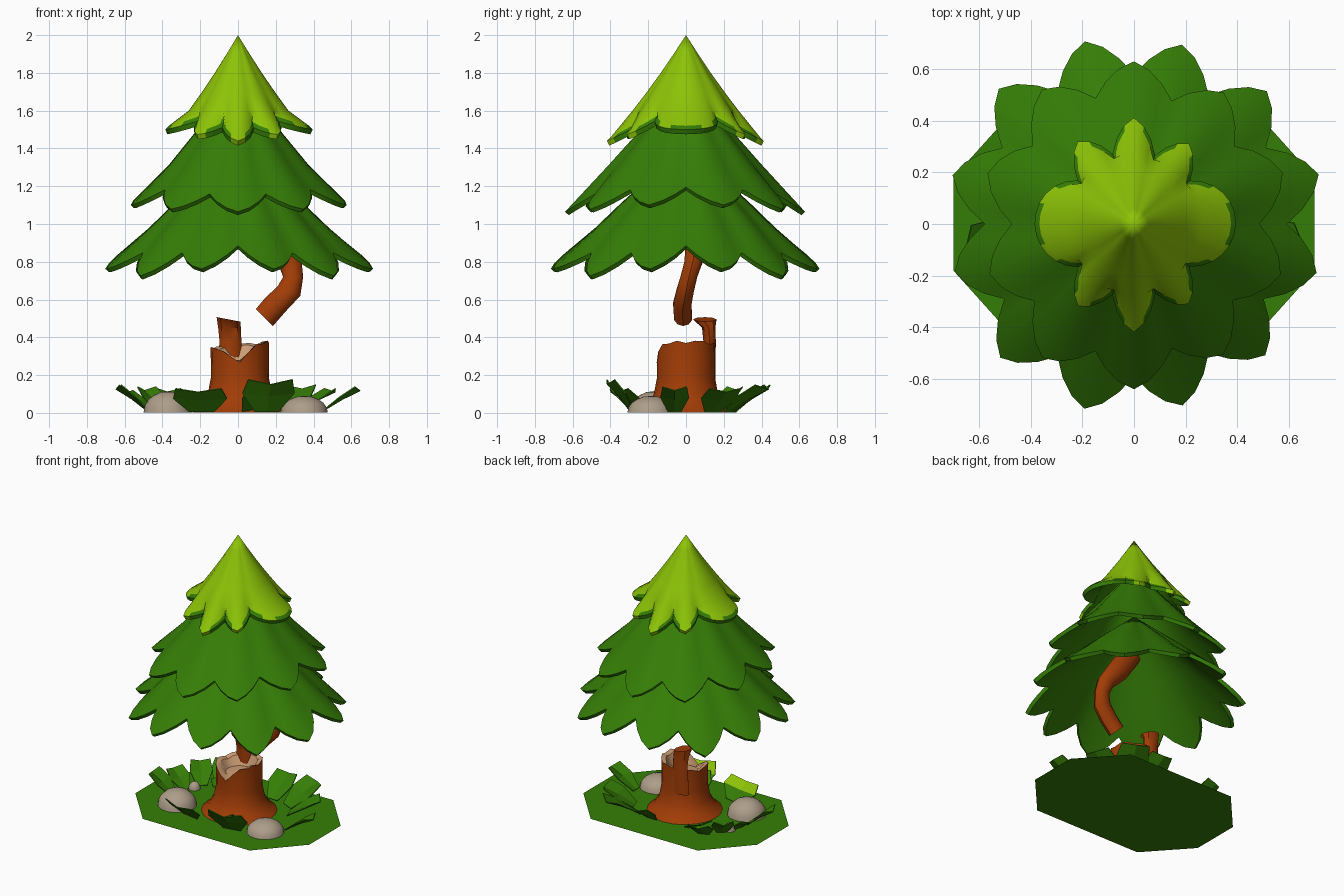
import bpy, bmesh, math
from math import sin, cos, pi, radians
from mathutils import Vector

old = bpy.data.objects.get("Cube")
if old:
    bpy.data.objects.remove(old)


def material(name, rgb):
    m = bpy.data.materials.new(name)
    m.use_nodes = True
    m.diffuse_color = (*rgb, 1)
    m.node_tree.nodes["Principled BSDF"].inputs["Base Color"].default_value = (*rgb, 1)
    return m


GREEN = material("pine green", (0.036, 0.208, 0.002))
LIME = material("lime green", (0.265, 0.55, 0.002))
BARK = material("bark brown", (0.36, 0.046, 0.002))
WOOD = material("pale wood", (0.6, 0.33, 0.17))
STONE = material("stone beige", (0.42, 0.34, 0.25))


def finish(name, bm, mats, smooth=None):
    me = bpy.data.meshes.new(name)
    bm.to_mesh(me)
    bm.free()
    ob = bpy.data.objects.new(name, me)
    bpy.context.collection.objects.link(ob)
    for m in mats:
        me.materials.append(m)
    if smooth:
        bpy.ops.object.select_all(action='DESELECT')
        bpy.context.view_layer.objects.active = ob
        ob.select_set(True)
        bpy.ops.object.shade_smooth_by_angle(angle=radians(smooth))
    return ob


def bridge(bm, a, b, rule=lambda i: 0):
    """Join two closed rings of vertices; rule gives each face its material."""
    n = len(a)
    for i in range(n):
        j = (i + 1) % n
        f = bm.faces.new((a[i], b[i], b[j], a[j]))
        f.material_index = rule(i)


# Branch tiers: hollow cones with a scalloped, thick rim
STEPS = 6


def tier(name, apex, profile, valley, tips, count, phase, squash=1.0, lift=0.0,
         waves=2, rim=0.018, painted=False):
    bm = bmesh.new()
    n = count * STEPS

    def angle(i):
        return radians(phase) + 2 * pi * (i / n - 0.5 / count)

    def ring(r, z, reach=0.0, drop=0.0, shrink=1.0, lower=0.0, edge=0):
        verts = []
        for i in range(n):
            u = abs((i % STEPS) / STEPS * 2 - 1)
            k = 1 - u ** 1.35
            a = angle(i)
            if painted:
                off_side = abs(math.asin(sin(a))) / radians(36)
                if off_side < 1:
                    k = 1 - off_side ** 2  # broad lobes at both sides
                elif off_side < 2:
                    k *= 0.8
            rr = (r + reach * k) * (1 + 0.015 * sin(3 * a + 1)) * shrink
            verts.append(bm.verts.new((rr * cos(a) * squash, rr * sin(a),
                                       z - drop * k - lower + edge * lift * cos(waves * a))))
        return verts

    top = bm.verts.new((0, 0, apex))
    outer = [ring(r, z, 0.06 * r, 0.0) for r, z in profile]
    dr, dz = tips[0] - valley[0], valley[1] - tips[1]
    if painted:
        outer.append(ring(valley[0] - 0.025, valley[1] + 0.03, dr + 0.005, dz + 0.01, edge=1))
    outer.append(ring(*valley, dr, dz, edge=1))
    under = [ring(*valley, dr, dz, 0.97, rim, 1)]
    under += [ring(r, z, 0, 0, 0.96, 0.03) for r, z in reversed(profile)]
    for i in range(n):
        bm.faces.new((top, outer[0][i], outer[0][(i + 1) % n]))
    for k in range(len(outer) - 1):
        edge = painted and k == len(outer) - 2
        # dark paint survives only in the hollows of the rim
        bridge(bm, outer[k], outer[k + 1],
               lambda i: 1 if edge and i % STEPS not in (2, 3) else 0)
    # the rim itself is painted at the front and back tips only
    bridge(bm, outer[-1], under[0],
           lambda i: int(i % STEPS not in (2, 3) or abs(sin(angle(i))) < 0.6))
    for a, b in zip(under, under[1:]):
        bridge(bm, a, b, lambda i: 1)
    inner = bm.verts.new((0, 0, apex - 0.05))
    for i in range(n):
        bm.faces.new((inner, under[-1][(i + 1) % n], under[-1][i])).material_index = 1
    return finish(name, bm, [LIME if painted else GREEN, GREEN], 42)


tier("lower_branches", 1.42, [(0.15, 1.28), (0.33, 1.11), (0.46, 0.98)],
     (0.585, 0.86), (0.73, 0.75), 12, 15, lift=0.025, waves=4)
tier("middle_branches", 1.76, [(0.12, 1.63), (0.25, 1.47), (0.385, 1.31)],
     (0.51, 1.175), (0.635, 1.085), 10, 18, 0.94, 0.02)
tier("top_branches", 2.0, [(0.055, 1.91), (0.125, 1.8), (0.2, 1.69), (0.265, 1.6)],
     (0.285, 1.535), (0.415, 1.47), 10, 18, 0.94, 0.03, rim=0.025, painted=True)

# Ground slab: stretched octagon sheet
bm = bmesh.new()
quarter = [(0.7, 0.18), (0.43, 0.48)]
pts = quarter + [(-x, y) for x, y in reversed(quarter)]
pts += [(-x, -y) for x, y in pts]
bm.faces.new([bm.verts.new((x, y, 0)) for x, y in pts])
finish("ground", bm, [GREEN])

# Stump: flared lathe with a torn rim and a pale hollow
SIDES = 20


def torn_edge(i):
    a = 2 * pi * i / SIDES
    notch = max(0, 1 - abs(a - 1.48 * pi) / 0.8)
    return 0.36 + 0.018 * cos(a) - 0.09 * notch + (0.005 if i % 3 else -0.008)


bm = bmesh.new()


def circle(r, height):
    out = []
    for i in range(SIDES):
        a = 2 * pi * i / SIDES
        out.append(bm.verts.new((0.01 + r * cos(a), r * sin(a), height(i))))
    return out


rings = [circle(r, lambda i, z=z: z) for r, z in
         [(0.25, 0.003), (0.205, 0.04), (0.17, 0.1), (0.153, 0.19)]]
rings += [circle(0.155, torn_edge), circle(0.125, lambda i: torn_edge(i) - 0.01),
          circle(0.09, lambda i: 0.28)]
for k in range(len(rings) - 1):
    bridge(bm, rings[k + 1], rings[k], lambda i: int(k > 3))
bm.faces.new(rings[-1]).material_index = 1
bm.normal_update()
finish("stump", bm, [BARK, WOOD], 35)


def prism(name, levels, mat, sides=8):
    """Stack of elliptical sections: centre, half width, half depth, end slant."""
    bm = bmesh.new()
    loops = []
    for c, w, d, slant in levels:
        loops.append([bm.verts.new((c[0] + w * cos(2 * pi * i / sides),
                                    c[1] + d * sin(2 * pi * i / sides),
                                    c[2] + slant * cos(2 * pi * i / sides)))
                      for i in range(sides)])
    for a, b in zip(loops, loops[1:]):
        bridge(bm, a, b)
    bm.faces.new(loops[0])
    bm.faces.new(loops[-1])
    bmesh.ops.recalc_face_normals(bm, faces=bm.faces)
    return finish(name, bm, [mat], 40)


# Standing splinter at the back of the stump
prism("splinter", [((-0.04, 0.12, 0.18), 0.07, 0.035, 0),
                   ((-0.04, 0.125, 0.38), 0.058, 0.033, 0),
                   ((-0.045, 0.12, 0.45), 0.06, 0.035, 0),
                   ((-0.05, 0.1, 0.495), 0.063, 0.062, -0.012)], BARK)

# Broken bent trunk hanging below the branches
prism("bent_trunk", [((0.14, -0.015, 0.505), 0.045, 0.05, -0.045),
                     ((0.20, -0.02, 0.575), 0.055, 0.05, -0.035),
                     ((0.27, -0.005, 0.645), 0.06, 0.048, -0.025),
                     ((0.292, 0.015, 0.72), 0.053, 0.047, 0),
                     ((0.275, 0.04, 0.8), 0.06, 0.05, 0.015),
                     ((0.18, 0.05, 0.92), 0.065, 0.055, 0.04),
                     ((0.05, 0.03, 1.1), 0.065, 0.055, 0.04)], BARK, 10)


# Stones: half-buried domes
def stone(name, x, y, r, h):
    bm = bmesh.new()
    bmesh.ops.create_uvsphere(bm, u_segments=16, v_segments=10, radius=1)
    bmesh.ops.bisect_plane(bm, geom=bm.verts[:] + bm.edges[:] + bm.faces[:],
                           plane_co=(0, 0, 0), plane_no=(0, 0, -1), clear_outer=True)
    for v in bm.verts:
        v.co = Vector((x + r * v.co.x, y + r * v.co.y, 0.003 + h * v.co.z))
    finish(name, bm, [STONE], 60)


stone("left_stone", 0.35, -0.185, 0.125, 0.087)
stone("right_stone", -0.37, -0.17, 0.13, 0.112)
stone("small_stone", -0.42, 0.1, 0.04, 0.05)


# Ground leaves: creased plates leaning outward, some with lime inner tips
def leaf(name, x, y, heading, reach, height, width, lime=False):
    bm = bmesh.new()
    a = radians(heading)
    out, side = Vector((cos(a), sin(a), 0)), Vector((-sin(a), cos(a), 0))
    rows = []
    for t, w, rise in [(0, 0.45, 0), (0.45, 1, 0.55), (0.85, 0.85, 0.95)]:
        row = []
        for s in (-1, 0, 1):
            p = Vector((x, y, 0.008)) + out * (reach * t + (0.15 * reach * (1 - abs(s)) * t))
            p += side * (s * w * width / 2)
            p.z += rise * height - (0.0 if s else 0.15 * height * rise)
            row.append(bm.verts.new(p))
        rows.append(row)
    for k in range(2):
        for c in range(2):
            f = bm.faces.new((rows[k][c], rows[k + 1][c], rows[k + 1][c + 1], rows[k][c + 1]))
            f.material_index = 0 if lime and k else 1
    bm.normal_update()
    if sum(f.normal.z for f in bm.faces) < 0:
        bmesh.ops.reverse_faces(bm, faces=bm.faces[:])
    ob = finish(name, bm, [LIME, GREEN, GREEN])
    plate = ob.modifiers.new("thickness", 'SOLIDIFY')
    plate.thickness = 0.006
    plate.material_offset = plate.material_offset_rim = 1


leaves = [(-0.47, -0.06, 185, 0.18, 0.15, 0.16), (-0.45, 0.05, 160, 0.16, 0.12, 0.15),
          (-0.4, 0.16, 130, 0.15, 0.14, 0.15), (-0.32, 0.25, 110, 0.16, 0.13, 0.16),
          (0.31, 0.14, 20, 0.22, 0.13, 0.2), (0.24, 0.22, 65, 0.24, 0.15, 0.22),
          (0.44, -0.06, 0, 0.21, 0.14, 0.15),
          (0.1, 0.25, 88, 0.19, 0.15, 0.19), (-0.2, 0.19, 150, 0.12, 0.07, 0.2),
          (0.05, -0.22, -60, 0.16, 0.13, 0.15),
          (-0.19, -0.27, -100, 0.13, 0.13, 0.29, True),
          (0.15, -0.28, -80, 0.14, 0.18, 0.28, True)]
for number, spec in enumerate(leaves, 1):
    leaf(f"leaf_{number}", *spec)
